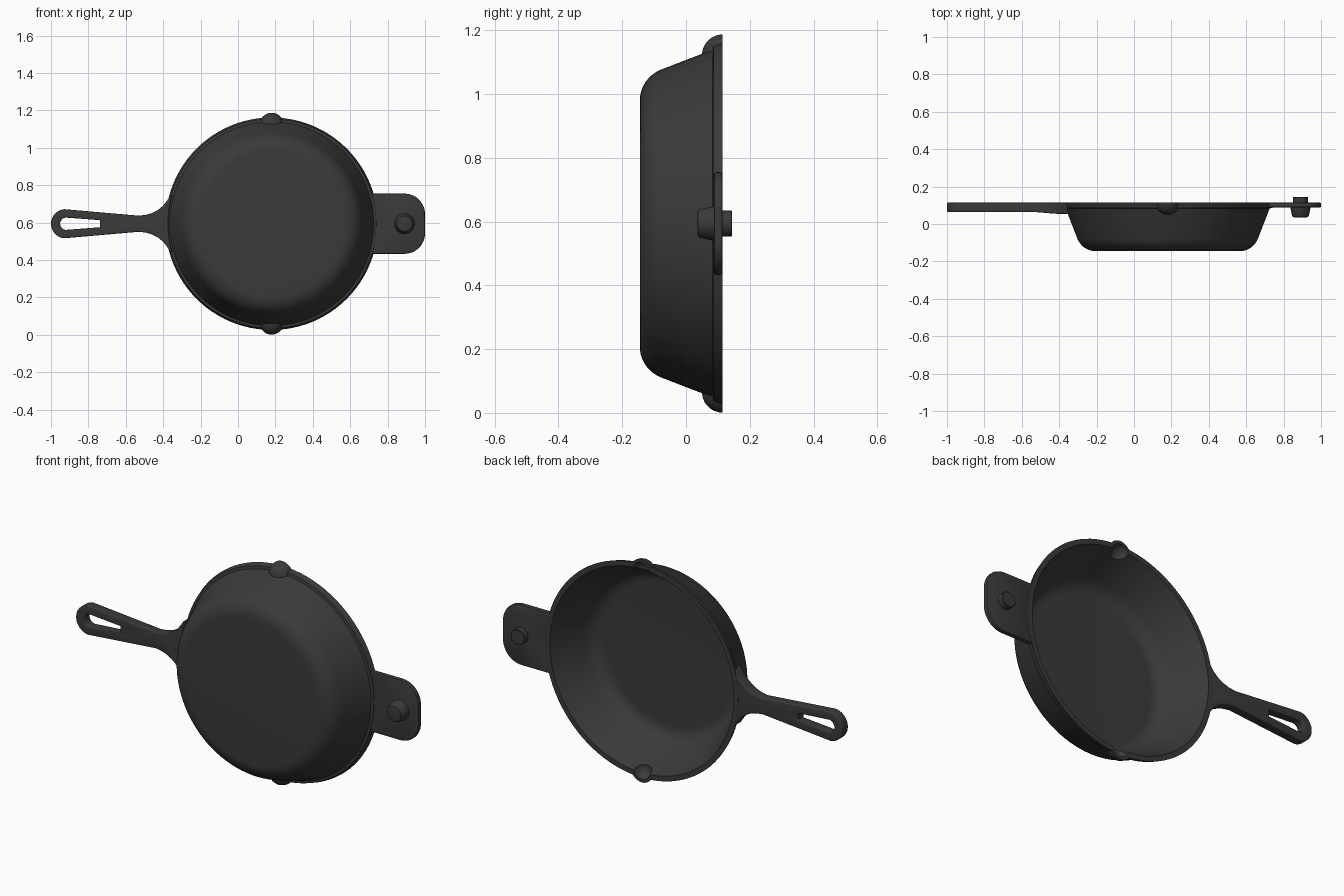
import bpy, bmesh, math
from mathutils import Matrix, Vector

if "Cube" in bpy.data.objects:
    bpy.data.objects.remove(bpy.data.objects["Cube"])

CX, CZ = 0.18, 0.594      # pan axis (runs along y)
TOP = 0.115               # rim plane

iron = bpy.data.materials.new("cast_iron")
iron.diffuse_color = (0.042, 0.042, 0.042, 1)
iron.use_nodes = True
iron.node_tree.nodes["Principled BSDF"].inputs["Base Color"].default_value = iron.diffuse_color


def make(name, bm):
    bmesh.ops.recalc_face_normals(bm, faces=bm.faces)
    me = bpy.data.meshes.new(name)
    bm.to_mesh(me)
    bm.free()
    me.materials.append(iron)
    ob = bpy.data.objects.new(name, me)
    bpy.context.collection.objects.link(ob)
    return ob


def lathe(name, profile, x, z, seg=96):
    """Closed solid from (radius, y) points, capped at both ends."""
    bm = bmesh.new()
    rings = [[bm.verts.new((x + r * math.cos(2 * math.pi * i / seg), y,
                            z + r * math.sin(2 * math.pi * i / seg)))
              for i in range(seg)] for r, y in profile]
    for a, b in zip(rings, rings[1:]):
        for i in range(seg):
            j = (i + 1) % seg
            bm.faces.new((a[i], a[j], b[j], b[i]))
    bm.faces.new(rings[0])
    bm.faces.new(rings[-1])
    return make(name, bm)


def plate(name, outline, y0, y1):
    """Extrude an (x, z) outline between two y depths."""
    bm = bmesh.new()
    f = bm.faces.new([bm.verts.new((x, y0, z)) for x, z in outline])
    ext = bmesh.ops.extrude_face_region(bm, geom=[f])["geom"]
    bmesh.ops.translate(bm, vec=(0, y1 - y0, 0),
                        verts=[v for v in ext if isinstance(v, bmesh.types.BMVert)])
    return make(name, bm)


def ball(name, z, r):
    bm = bmesh.new()
    bmesh.ops.create_uvsphere(bm, u_segments=40, v_segments=24, radius=r,
                              matrix=Matrix.Translation((CX, TOP, z)))
    return make(name, bm)


def apply(ob, mod):
    bpy.context.view_layer.objects.active = ob
    bpy.ops.object.modifier_apply(modifier=mod.name)


def boolean(ob, other, op):
    m = ob.modifiers.new("cut", "BOOLEAN")
    m.operation, m.object, m.solver = op, other, "EXACT"
    apply(ob, m)
    bpy.data.objects.remove(other)


def bevel(ob, width, seg):
    m = ob.modifiers.new("bevel", "BEVEL")
    m.width, m.segments, m.limit_method = width, seg, "ANGLE"
    m.angle_limit = math.radians(40)
    apply(ob, m)


def smooth(ob, angle=35):
    bpy.ops.object.select_all(action="DESELECT")
    ob.select_set(True)
    bpy.context.view_layer.objects.active = ob
    bpy.ops.object.shade_smooth_by_angle(angle=math.radians(angle))


def arc(cx, cz, r, a0, a1, n):
    return [(cx + r * math.cos(math.radians(a0 + (a1 - a0) * i / n)),
             cz + r * math.sin(math.radians(a0 + (a1 - a0) * i / n))) for i in range(n + 1)]


# Pan body: rounded base corner, sloping wall, thin lip
base_round = arc(0.385, -0.04, 0.105, -90, -22, 10)
pan = lathe("pan", base_round + [(0.545, 0.083), (0.559, 0.086), (0.568, TOP), (0.57, 0.15)], CX, CZ)
spout_z = (CZ + 0.528, CZ - 0.528)
for z in spout_z:
    boolean(pan, ball("spout", z, 0.065), "UNION")
hollow = arc(0.375, -0.025, 0.09, -90, -22, 10) + [(0.541, TOP), (0.56, 0.2)]
boolean(pan, lathe("hollow", hollow, CX, CZ), "DIFFERENCE")
for z in spout_z:
    boolean(pan, ball("spout_hollow", z, 0.049), "DIFFERENCE")
boolean(pan, plate("rim_cutter", [(-2, -1), (2, -1), (2, 3), (-2, 3)], TOP, 0.5), "DIFFERENCE")
smooth(pan)

# Handle: rounded end, narrow neck, flare into the rim, tapered slot
neck = [(-0.53, 0.043), (-0.49, 0.048), (-0.46, 0.057), (-0.43, 0.072),
        (-0.40, 0.097), (-0.38, 0.122), (-0.362, 0.15)]
end = arc(-0.922, 0, 0.078, 95, 265, 20)
root = arc(0, 0, 0.553, 196, 164, 12)
outline = ([(x, z + CZ) for x, z in end] + [(x, CZ - z) for x, z in neck]
           + [(x + CX, z + CZ) for x, z in root] + [(x, CZ + z) for x, z in reversed(neck)])
handle = plate("handle", outline, 0.064, TOP - 0.001)
slot = arc(-0.918, CZ, 0.033, 95, 265, 12) + [(-0.738, CZ - 0.019), (-0.738, CZ + 0.019)]
boolean(handle, plate("slot_cutter", slot, 0, 0.2), "DIFFERENCE")
bevel(handle, 0.012, 4)
for v in handle.data.vertices:        # underside thickens toward the pan
    if v.co.x > -0.53 and v.co.y < 0.085:
        v.co.y -= 0.01 * min(1, (v.co.x + 0.53) / 0.12)
smooth(handle, 40)

# Helper tab opposite the handle
tab_outline = ([(x + CX, z + CZ) for x, z in arc(0, 0, 0.553, 16.9, -16.9, 12)]
               + arc(0.89, CZ - 0.051, 0.11, -90, 0, 12) + arc(0.89, CZ + 0.051, 0.11, 0, 90, 12))
tab = plate("tab", tab_outline, 0.088, TOP - 0.001)
bevel(tab, 0.006, 2)
smooth(tab, 40)

# Stud through the tab
stud = lathe("stud", [(0.034, 0.036), (0.041, 0.038), (0.045, 0.044), (0.055, 0.092),
                      (0.041, 0.1), (0.041, 0.142), (0.038, 0.145)], 0.89, CZ, 40)
smooth(stud)
